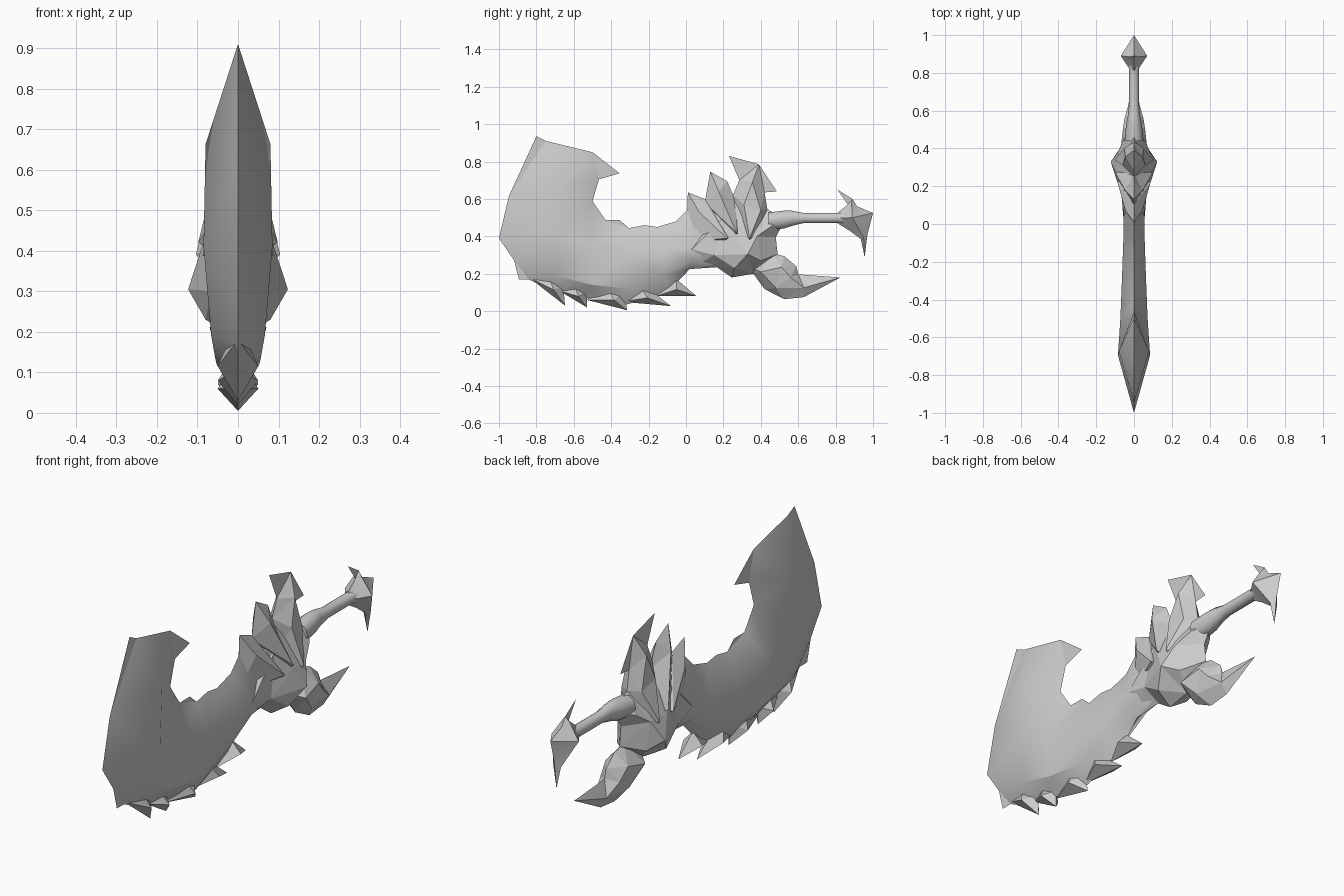
import bpy
import bmesh
import math
from mathutils import Vector
from mathutils.geometry import delaunay_2d_cdt

cube = bpy.data.objects.get("Cube")
if cube:
    bpy.data.objects.remove(cube, do_unlink=True)

GREY = (0.6, 0.6, 0.6, 1.0)
steel = bpy.data.materials.new("plain grey")
steel.use_nodes = True
steel.diffuse_color = GREY
steel.node_tree.nodes["Principled BSDF"].inputs["Base Color"].default_value = GREY


def finish(name, bm, smooth_angle=None):
    bmesh.ops.recalc_face_normals(bm, faces=bm.faces)
    mesh = bpy.data.meshes.new(name)
    bm.to_mesh(mesh)
    bm.free()
    mesh.materials.append(steel)
    obj = bpy.data.objects.new(name, mesh)
    bpy.context.collection.objects.link(obj)
    if smooth_angle:
        bpy.ops.object.select_all(action='DESELECT')
        obj.select_set(True)
        bpy.context.view_layer.objects.active = obj
        bpy.ops.object.shade_smooth_by_angle(angle=math.radians(smooth_angle))
    return obj


def shell(name, outline, ridge, creases=(), smooth_angle=None):
    """Sharp-edged symmetric solid: outline (y, z) on the middle plane,
    ridge points (y, z, half width) raised to both sides."""
    flat = [Vector(p) for p in outline] + [Vector(p[:2]) for p in ridge]
    n = len(outline)
    widths = [0.0] * n + [p[2] for p in ridge]
    edges = [(n + a, n + b) for a, b in creases]
    pts, _, faces, origin, _, _ = delaunay_2d_cdt(
        flat, edges, [list(range(n))], 1, 1e-5)
    bm = bmesh.new()
    for side in (1, -1):
        verts = [bm.verts.new((side * (widths[o[0]] if o else 0.0), p.x, p.y))
                 for p, o in zip(pts, origin)]
        for f in faces:
            bm.faces.new([verts[i] for i in f])
    bmesh.ops.remove_doubles(bm, verts=bm.verts, dist=1e-4)
    return finish(name, bm, smooth_angle)


# Broad hooked blade with its neck running into the guard
shell("blade",
      [(-0.80, 0.935), (-0.75, 0.91), (-0.50, 0.85), (-0.355, 0.737),
       (-0.465, 0.705), (-0.50, 0.588), (-0.43, 0.487), (-0.355, 0.487),
       (-0.305, 0.444), (-0.225, 0.46), (-0.155, 0.45), (-0.053, 0.48),
       (0.01, 0.545), (0.20, 0.50), (0.20, 0.24), (0.02, 0.225),
       (-0.08, 0.12), (-0.20, 0.07), (-0.32, 0.035), (-0.46, 0.055),
       (-0.62, 0.09), (-0.76, 0.13), (-0.84, 0.17), (-0.893, 0.17),
       (-0.92, 0.273), (-1.0, 0.39), (-0.947, 0.615)],
      [(-0.675, 0.663, 0.08), (-0.695, 0.41, 0.085), (-0.50, 0.36, 0.072),
       (-0.30, 0.31, 0.064), (-0.10, 0.32, 0.057), (0.02, 0.34, 0.055),
       (0.15, 0.34, 0.055), (-0.70, 0.19, 0.066), (-0.50, 0.14, 0.057),
       (-0.30, 0.12, 0.053), (-0.12, 0.19, 0.052), (0.03, 0.27, 0.05)],
      [(0, 1), (1, 2), (2, 3), (3, 4), (4, 5), (5, 6),
       (1, 7), (7, 8), (8, 9), (9, 10), (10, 11)], 30)

# Backswept teeth: front root, tip, back root
teeth = [((-0.84, 0.18), (-0.647, 0.03), (-0.655, 0.13)),
         ((-0.68, 0.11), (-0.53, 0.02), (-0.53, 0.10)),
         ((-0.53, 0.06), (-0.315, 0.005), (-0.33, 0.10)),
         ((-0.34, 0.05), (-0.08, 0.027), (-0.20, 0.12)),
         ((-0.16, 0.08), (0.057, 0.08), (-0.05, 0.17))]
for i, (front, tip, back) in enumerate(teeth):
    y = 0.3 * front[0] + 0.3 * tip[0] + 0.4 * back[0]
    z = 0.3 * front[1] + 0.3 * tip[1] + 0.4 * back[1]
    root = ((front[0] + back[0]) / 2, max(front[1], back[1]) + 0.05)
    shell(f"tooth_{i + 1}", [front, tip, back, root], [(y, z, 0.05)])

# Guard body, widest at the side points
shell("guard",
      [(0.0, 0.37), (0.07, 0.54), (0.20, 0.60), (0.33, 0.60), (0.435, 0.545),
       (0.48, 0.52), (0.525, 0.48), (0.48, 0.395), (0.49, 0.305),
       (0.36, 0.20), (0.245, 0.18), (0.165, 0.235), (0.02, 0.225)],
      [(0.33, 0.305, 0.123), (0.27, 0.40, 0.092), (0.38, 0.40, 0.085),
       (0.03, 0.33, 0.056), (0.15, 0.30, 0.066), (0.45, 0.45, 0.055),
       (0.20, 0.50, 0.05), (0.40, 0.27, 0.075), (0.26, 0.23, 0.08)],
      [(0, 1), (0, 2), (0, 4), (2, 5), (0, 7), (0, 8)])

# Three upright fins fanning out of the guard
shell("front_fin",
      [(0.0, 0.37), (0.01, 0.635), (0.10, 0.60), (0.28, 0.40), (0.20, 0.33)],
      [(0.07, 0.53, 0.045), (0.22, 0.39, 0.088)], [(0, 1)])
shell("middle_fin",
      [(0.10, 0.58), (0.13, 0.745), (0.22, 0.695), (0.27, 0.58),
       (0.32, 0.36), (0.24, 0.36)],
      [(0.175, 0.64, 0.045), (0.27, 0.42, 0.098)], [(0, 1)])
shell("rear_fin",
      [(0.285, 0.70), (0.23, 0.83), (0.39, 0.785), (0.485, 0.64),
       (0.42, 0.635), (0.435, 0.545), (0.42, 0.38), (0.33, 0.31),
       (0.27, 0.45), (0.25, 0.62)],
      [(0.355, 0.69, 0.045), (0.31, 0.57, 0.06), (0.40, 0.54, 0.052),
       (0.34, 0.39, 0.104)], [(0, 1), (1, 3), (0, 2), (2, 3)])

# Lower claw pointing backwards
shell("lower_claw",
      [(0.34, 0.24), (0.36, 0.20), (0.42, 0.118), (0.525, 0.064), (0.63, 0.075),
       (0.825, 0.18), (0.60, 0.197), (0.59, 0.24), (0.525, 0.294),
       (0.46, 0.31)],
      [(0.40, 0.21, 0.07), (0.51, 0.235, 0.058), (0.56, 0.18, 0.05),
       (0.48, 0.125, 0.045), (0.63, 0.125, 0.03)],
      [(0, 1), (1, 2), (0, 3), (3, 4), (2, 4)])

# Round grip, lofted along y: (y, centre z, half width, half height)
rings = [(0.44, 0.48, 0.05, 0.05), (0.525, 0.49, 0.042, 0.05),
         (0.57, 0.497, 0.033, 0.042), (0.63, 0.498, 0.027, 0.028),
         (0.82, 0.498, 0.027, 0.028), (0.87, 0.498, 0.035, 0.036)]
SIDES = 10
bm = bmesh.new()
loops = []
for y, zc, rx, rz in rings:
    angles = [2 * math.pi * k / SIDES for k in range(SIDES)]
    loops.append([bm.verts.new((rx * math.cos(a), y, zc + rz * math.sin(a)))
                  for a in angles])
for lo, hi in zip(loops, loops[1:]):
    for k in range(SIDES):
        j = (k + 1) % SIDES
        bm.faces.new((lo[k], lo[j], hi[j], hi[k]))
bm.faces.new(loops[0])
bm.faces.new(loops[-1])
finish("grip", bm, 50)

# Pommel with an upper and a lower spike
shell("pommel",
      [(0.81, 0.47), (0.81, 0.525), (0.865, 0.57), (0.81, 0.65), (0.89, 0.60),
       (0.915, 0.56), (1.0, 0.525), (0.97, 0.41), (0.955, 0.288),
       (0.935, 0.385), (0.875, 0.43)],
      [(0.89, 0.50, 0.07), (0.885, 0.575, 0.02), (0.95, 0.39, 0.02),
       (0.825, 0.498, 0.027)],
      [(0, 1), (0, 2), (0, 3)], 40)
